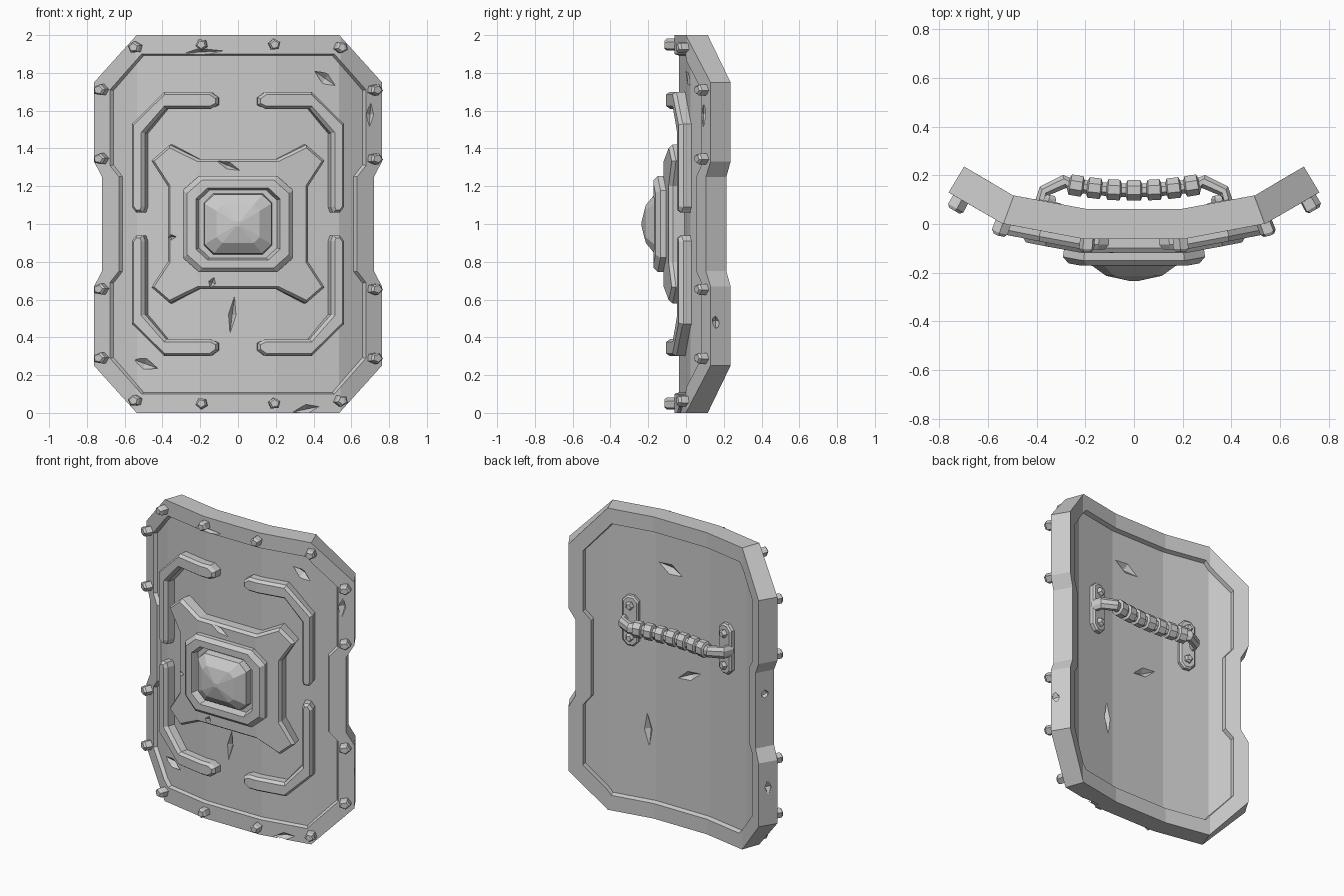
import bpy, bmesh, math
from mathutils import Vector, Matrix

if "Cube" in bpy.data.objects:
    bpy.data.objects.remove(bpy.data.objects["Cube"])

# curved shield profile: (x, y, tilt angle) for the middle surface
CURVE = [(0, 0, 0), (0.2, 0, 0.09), (0.52, 0.06, 0.36), (0.73, 0.183, 0.54)]


def bend(u, z, d):
    """Flat (u, z) plus depth d towards the front -> point on the curved shield."""
    s, a = (1 if u >= 0 else -1), abs(u)
    for p, q in zip(CURVE, CURVE[1:]):
        if a <= q[0] or q is CURVE[-1]:
            t = (a - p[0]) / (q[0] - p[0])
            y, ang = p[1] + t * (q[1] - p[1]), p[2] + t * (q[2] - p[2])
            break
    return Vector((s * (a + d * math.sin(ang)), y - d * math.cos(ang), z))


def finish(name, bm):
    bmesh.ops.recalc_face_normals(bm, faces=bm.faces[:])
    me = bpy.data.meshes.new(name)
    bm.to_mesh(me)
    bm.free()
    ob = bpy.data.objects.new(name, me)
    bpy.context.collection.objects.link(ob)
    return ob


def loft(bm, rings, closed=False):
    n = len(rings[0])
    pairs = list(zip(rings, rings[1:])) + ([(rings[-1], rings[0])] if closed else [])
    for a, b in pairs:
        for i in range(n):
            j = (i + 1) % n
            bm.faces.new((a[i], a[j], b[j], b[i]))
    if not closed:
        bm.faces.new(rings[0])
        bm.faces.new(rings[-1])


def slab(name, layers, closed=False):
    """Loft outlines at given depths, split at the fold lines, then bend."""
    bm = bmesh.new()
    loft(bm, [[bm.verts.new((x, d, z)) for x, z in pts] for pts, d in layers], closed)
    for x in (-0.52, -0.2, 0.2, 0.52):
        bmesh.ops.bisect_plane(bm, geom=bm.verts[:] + bm.edges[:] + bm.faces[:],
                               plane_co=(x, 0, 0), plane_no=(1, 0, 0))
    for v in bm.verts:
        v.co = bend(v.co.x, v.co.z, v.co.y)
    return finish(name, bm)


def mirror4(q):
    """Quarter outline (from top to right, z relative to centre) -> full outline."""
    r = q[::-1]
    pts = q + [(x, -z) for x, z in r] + [(-x, -z) for x, z in q] + [(-x, z) for x, z in r]
    return [(x, z + 1) for x, z in pts]


def inset(pts, t):
    n = len(pts)
    area = sum(pts[i - 1][0] * pts[i][1] - pts[i][0] * pts[i - 1][1] for i in range(n))
    s = 1 if area > 0 else -1
    out = []
    for i in range(n):
        a, b, c = (Vector(pts[k % n]) for k in (i - 1, i, i + 1))
        e, f = (b - a).normalized(), (c - b).normalized()
        n1, n2 = Vector((-e.y, e.x)) * s, Vector((-f.y, f.x)) * s
        p = b + (n1 + n2) * t / max(0.4, 1 + n1.dot(n2))
        out.append((p.x, p.y))
    return out


def octagon(rx, rz, cx=0, cz=1, c=0.3):
    k = c * min(rx, rz)
    q = [(rx - k, rz), (rx, rz - k)]
    return [(x + cx, z - 1 + cz) for x, z in mirror4(q)]


def rivet(name, x, z, d0, d1, r=0.031):
    pts = [(x + r * math.cos(k * math.tau / 5 + x * 9), z + r * math.sin(k * math.tau / 5 + x * 9))
           for k in range(5)]
    s = 1 if d1 > d0 else -1
    slab(name, [(pts, d0), (pts, d1 - s * 0.012), (inset(pts, 0.008), d1)])


# rim frame
outer = mirror4([(0.515, 1.0), (0.73, 0.75), (0.73, 0.33), (0.69, 0.25)])
inner = mirror4([(0.49, 0.9), (0.65, 0.71), (0.65, 0.31), (0.605, 0.25)])
deep = inset(inner, 0.014)
rim = slab("rim", [(outer, 0.062), (outer, -0.062), (inner, -0.062), (deep, -0.02),
                   (deep, 0.02), (inner, 0.062)], closed=True)

# curved panel
under = inset(inner, -0.02)
panel = slab("panel", [(under, -0.035), (under, 0.038)])

# spiked centre plate
star = mirror4([(0.2, 0.345), (0.34, 0.42), (0.43, 0.335), (0.35, 0.2)])
star_plate = slab("spiked_plate", [(star, 0.02), (star, 0.1), (inset(star, 0.014), 0.12)])

# boss ring and dome
slab("boss_ring", [(octagon(0.27, 0.255), 0.08), (octagon(0.27, 0.255), 0.15),
                   (octagon(0.247, 0.232), 0.172), (octagon(0.207, 0.19), 0.172),
                   (octagon(0.195, 0.18), 0.125)])
slab("boss_dome", [(octagon(0.175, 0.165), 0.1), (octagon(0.165, 0.155), 0.168),
                   (octagon(0.105, 0.1), 0.213), (octagon(0.012, 0.012), 0.235)])

# raised corner bars
bar = [(0.1, 0.67), (0.14, 0.7), (0.37, 0.7), (0.53, 0.53), (0.53, 0.09), (0.51, 0.06),
       (0.475, 0.06), (0.465, 0.09), (0.465, 0.48), (0.36, 0.61), (0.14, 0.61), (0.1, 0.63)]
for sx in (1, -1):
    for sz in (1, -1):
        pts = [(sx * x, 1 + sz * z) for x, z in bar]
        slab("corner_bar", [(pts, 0.02), (pts, 0.085), (inset(pts, 0.014), 0.105)])
        # rim rivets
        for x, z in ((0.185, 0.95), (0.515, 0.935), (0.685, 0.71), (0.685, 0.345)):
            rivet("rim_rivet", sx * x, 1 + sz * z, 0.05, 0.115)

# handle mounts with bolts
HZ = 1.28
for s in (1, -1):
    m = octagon(0.055, 0.165, s * 0.36, HZ, 0.6)
    slab("handle_mount", [(m, -0.02), (m, -0.055), (inset(m, 0.01), -0.065)])
    for dz in (0.105, -0.105):
        rivet("mount_bolt", s * 0.36, HZ + dz, -0.05, -0.09, 0.028)

# wrapped handle: (x, y, thickness, height)
half = [(0.385, 0.08, 0.05, 0.075), (0.37, 0.135, 0.05, 0.075), (0.285, 0.175, 0.055, 0.07)]
for c in (0.235, 0.16, 0.08):
    for dx, t in ((0.033, 0.055), (0.027, 0.085), (-0.022, 0.085), (-0.028, 0.055)):
        x = c + dx
        half.append((x, 0.138 + 0.35 * x * x, t, t + 0.015))
half += [(0.033, 0.138, 0.055, 0.07), (0.027, 0.138, 0.085, 0.1)]
path = half + [(-x, y, t, h) for x, y, t, h in half[::-1]]
bm = bmesh.new()
rings = []
for i, (x, y, t, h) in enumerate(path):
    a, b = path[max(i - 1, 0)], path[min(i + 1, len(path) - 1)]
    if 3 <= i < len(path) - 3:          # wrap sections follow the gentle arc
        tan = Vector((-1, -0.7 * x))
    else:
        tan = Vector((b[0] - a[0], b[1] - a[1]))
    tan.normalize()
    nor = Vector((tan.y, -tan.x))
    ring = []
    for k in range(8):
        ang = (k + 0.5) * math.tau / 8
        o = nor * (math.cos(ang) * t * 0.54)
        ring.append(bm.verts.new((x + o.x, y + o.y, HZ + math.sin(ang) * h * 0.54)))
    rings.append(ring)
loft(bm, rings)
finish("handle", bm)

# battle damage: (x, z, depth, half length, half width, rotation)
gashes = [(-0.03, 0.52, 0.038, 0.1, 0.02, 1.45), (0.45, 1.77, 0.038, 0.1, 0.03, -0.6),
          (-0.48, 0.26, 0.038, 0.12, 0.03, -0.35), (0.47, 0.44, 0.038, 0.04, 0.02, -0.6),
          (-0.52, 0.65, 0.038, 0.04, 0.015, 0.1),
          (0.09, 1.67, -0.035, 0.09, 0.035, 0.3), (0.25, 0.57, -0.035, 0.11, 0.03, 1.5),
          (-0.05, 1.0, -0.035, 0.09, 0.03, -0.4),
          (0.67, 1.58, 0.062, 0.07, 0.03, 1.5), (0.73, 0.48, 0.03, 0.05, 0.03, 1.2),
          (-0.69, 1.1, 0.0, 0.035, 0.04, 0.9), (-0.2, 1.91, 0.062, 0.13, 0.02, 0.05),
          (0.35, 0.02, 0.062, 0.12, 0.025, 0.2), (-0.73, 0.5, 0.0, 0.05, 0.025, 1.5),
          (-0.05, 1.31, 0.12, 0.07, 0.02, -0.4), (-0.13, 0.69, 0.12, 0.03, 0.02, 1.2),
          (-0.33, 0.93, 0.12, 0.03, 0.015, 0.1)]
bm = bmesh.new()
for x, z, d, l, w, r in gashes:
    mat = (Matrix.Translation(bend(x, z, d)) @ Matrix.Rotation(-r, 4, 'Y')
           @ Matrix.Diagonal((l, 0.03, w, 1)))
    bmesh.ops.create_uvsphere(bm, u_segments=4, v_segments=2, radius=1, matrix=mat)
cutter = finish("damage_cutter", bm)
cutter.hide_render = True
cutter.display_type = 'WIRE'
for ob in (rim, panel, star_plate):
    mod = ob.modifiers.new("damage", 'BOOLEAN')
    mod.operation, mod.solver, mod.object = 'DIFFERENCE', 'EXACT', cutter
